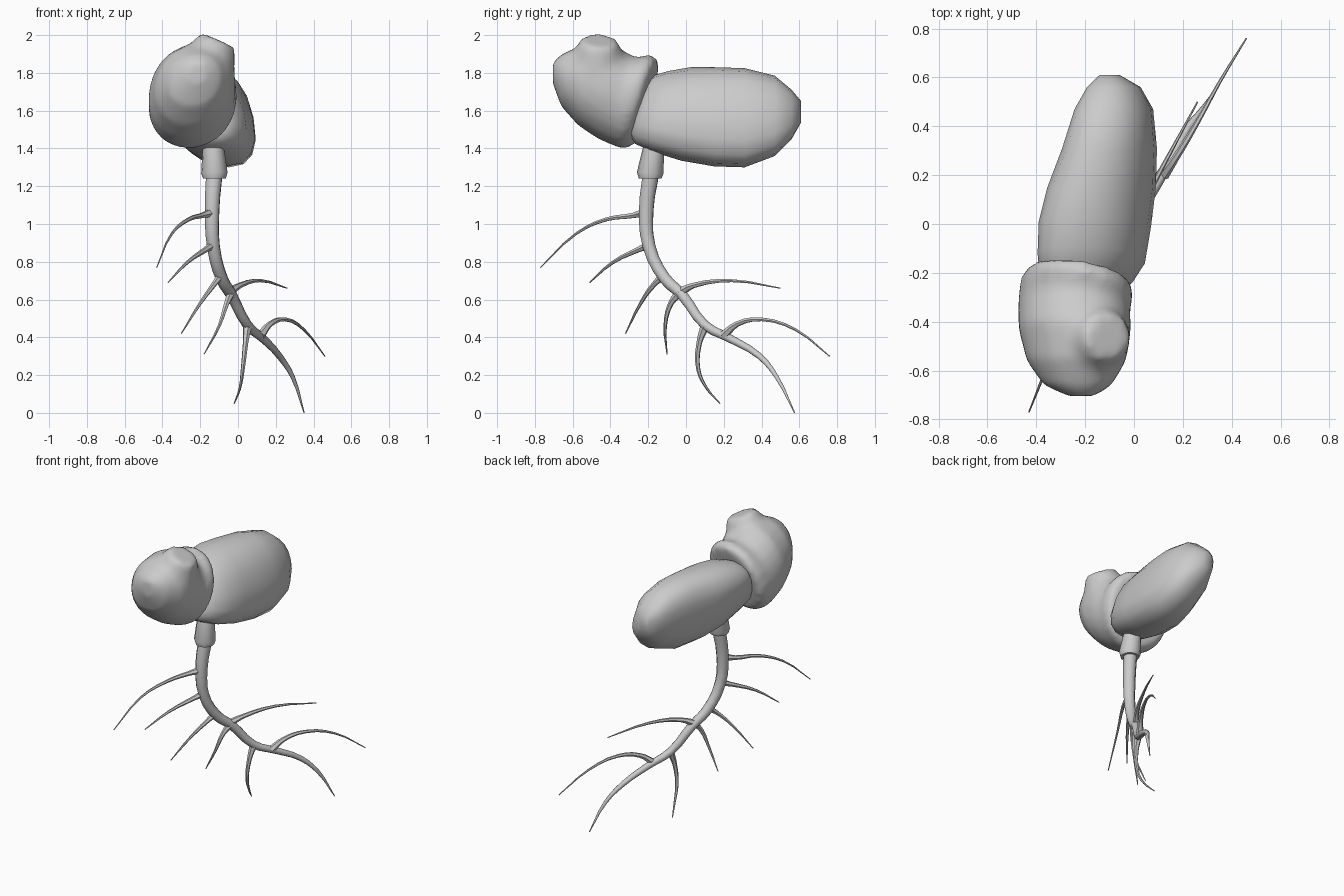
import bpy, bmesh
from math import sin, cos, tau, copysign
from mathutils import Vector

if "Cube" in bpy.data.objects:
    bpy.data.objects.remove(bpy.data.objects["Cube"])


def activate(ob):
    bpy.ops.object.select_all(action='DESELECT')
    bpy.context.view_layer.objects.active = ob
    ob.select_set(True)


def loft(bm, rings, n=16, power=0.88, lean=0.0):
    """Rings are (y, x0, x1, z0, z1, y tilt by x, y tilt by z)."""
    prev = None
    for y, x0, x1, z0, z1, tx, tz in rings:
        cx, cz = (x0 + x1) / 2, (z0 + z1) / 2
        w, h = (x1 - x0) / 2, (z1 - z0) / 2
        a = w * (1 - lean * lean) ** 0.5
        ring = []
        for i in range(n):
            t = tau * i / n
            c = copysign(abs(cos(t)) ** power, cos(t))
            s = copysign(abs(sin(t)) ** power, sin(t))
            dx, dz = a * c - lean * w * s, h * s
            ring.append(bm.verts.new((cx + dx, y + tx * dx + tz * dz, cz + dz)))
        if prev:
            for i in range(n):
                j = (i + 1) % n
                bm.faces.new((prev[i], prev[j], ring[j], ring[i]))
        else:
            bm.faces.new(ring)
        prev = ring
    bm.faces.new(prev)


def mesh_object(name, bm):
    bmesh.ops.recalc_face_normals(bm, faces=bm.faces)
    me = bpy.data.meshes.new(name)
    bm.to_mesh(me)
    bm.free()
    me.shade_smooth()
    ob = bpy.data.objects.new(name, me)
    bpy.context.collection.objects.link(ob)
    return ob


def tube(name, pts, radii, smooth=True, sides=1):
    cu = bpy.data.curves.new(name, 'CURVE')
    cu.dimensions = '3D'
    cu.bevel_depth = 1.0
    cu.bevel_resolution = sides
    cu.resolution_u = 3
    cu.use_fill_caps = True
    sp = cu.splines.new('BEZIER')
    sp.bezier_points.add(len(pts) - 1)
    for bp, p, r in zip(sp.bezier_points, pts, radii):
        bp.co, bp.radius = p, r
        bp.handle_left_type = bp.handle_right_type = 'AUTO' if smooth else 'VECTOR'
    ob = bpy.data.objects.new(name, cu)
    bpy.context.collection.objects.link(ob)
    activate(ob)
    bpy.ops.object.convert(target='MESH')
    bpy.ops.object.shade_smooth_by_angle(angle=0.9)


# Long rear seed half
bm = bmesh.new()
loft(bm, [
    (-.25, -.35, -.06, 1.47, 1.76, 0, .3),
    (-.215, -.385, -.01, 1.425, 1.79, 0, .3),
    (-.14, -.39, .04, 1.385, 1.81, 0, .22),
    (0.0, -.385, .065, 1.335, 1.83, 0, .1),
    (.15, -.35, .085, 1.305, 1.83, 0, 0),
    (.31, -.29, .09, 1.30, 1.825, 0, 0),
    (.47, -.24, .075, 1.36, 1.785, 0, 0),
    (.56, -.19, .025, 1.45, 1.71, 0, 0),
    (.61, -.14, -.06, 1.54, 1.65, 0, 0)], power=.85, lean=0.28)
mesh_object("rear_seed_half", bm)

# Front seed half with a folded rim, fused with its stub
bm = bmesh.new()
loft(bm, [
    (-.705, -.27, -.16, 1.74, 1.86, 0, 0),
    (-.66, -.37, -.09, 1.62, 1.90, 0, 0),
    (-.56, -.44, -.03, 1.52, 1.95, 0, .05),
    (-.43, -.475, -.01, 1.45, 1.955, -.05, .15),
    (-.325, -.475, -.015, 1.415, 1.88, -.12, .28),
    (-.26, -.465, .0, 1.395, 1.90, -.17, .3),
    (-.21, -.44, -.015, 1.42, 1.87, -.17, .3)], n=20, power=.95, lean=-.12)
axis = Vector((.4, .05, .9)).normalized()
rot = axis.to_track_quat('Z', 'Y').to_matrix().to_4x4()
stub = bmesh.ops.create_cone(bm, cap_ends=True, segments=12, radius1=.185,
                             radius2=.1, depth=.2)["verts"]
bmesh.ops.transform(bm, matrix=rot, verts=stub)
bmesh.ops.translate(bm, vec=Vector((-.105, -.46, 1.972)) - axis * .1, verts=stub)
head = mesh_object("front_seed_half", bm)
m = head.modifiers.new("fuse", 'REMESH')
m.mode, m.voxel_size, m.use_smooth_shade = 'VOXEL', .022, True
m = head.modifiers.new("soften", 'SMOOTH')
m.factor, m.iterations = .5, 8

# Collar where the root leaves the seed
tube("root_collar", [(-.138, -.155, 1.5), (-.133, -.165, 1.44), (-.125, -.19, 1.27),
                     (-.125, -.19, 1.24)], [.05, .053, .07, .06], False, 4)

# Main root
tube("main_root", [(-.125, -.185, 1.27), (-.137, -.21, 1.08), (-.13, -.195, .88),
                   (-.085, -.11, .71), (-.035, -.02, .625), (.05, .10, .465),
                   (.13, .23, .395), (.22, .39, .30), (.29, .48, .19), (.35, .575, .0)],
     [.046, .041, .036, .033, .03, .026, .022, .017, .012, .003], sides=2)

# Side roots
branches = [
    [(-.14, -.22, 1.06), (-.19, -.28, 1.045), (-.26, -.42, 1.025), (-.35, -.58, .95), (-.43, -.77, .77)],
    [(-.13, -.19, .89), (-.17, -.25, .865), (-.27, -.39, .795), (-.37, -.51, .69)],
    [(-.09, -.11, .73), (-.12, -.16, .69), (-.20, -.24, .58), (-.30, -.32, .42)],
    [(-.035, -.03, .64), (-.06, -.08, .58), (-.10, -.11, .46), (-.18, -.10, .31)],
    [(-.045, -.03, .64), (.01, .04, .675), (.12, .24, .70), (.26, .50, .66)],
    [(.05, .10, .46), (.04, .07, .37), (.025, .065, .23), (.01, .11, .13), (-.02, .18, .05)],
    [(.12, .20, .41), (.17, .27, .47), (.25, .40, .495), (.35, .58, .44), (.46, .76, .30)],
]
for k, pts in enumerate(branches):
    n = len(pts) - 1
    tube(f"side_root_{k + 1}", pts, [.024] + [.015 - .012 * (i - 1) / (n - 1) for i in range(1, n + 1)])
